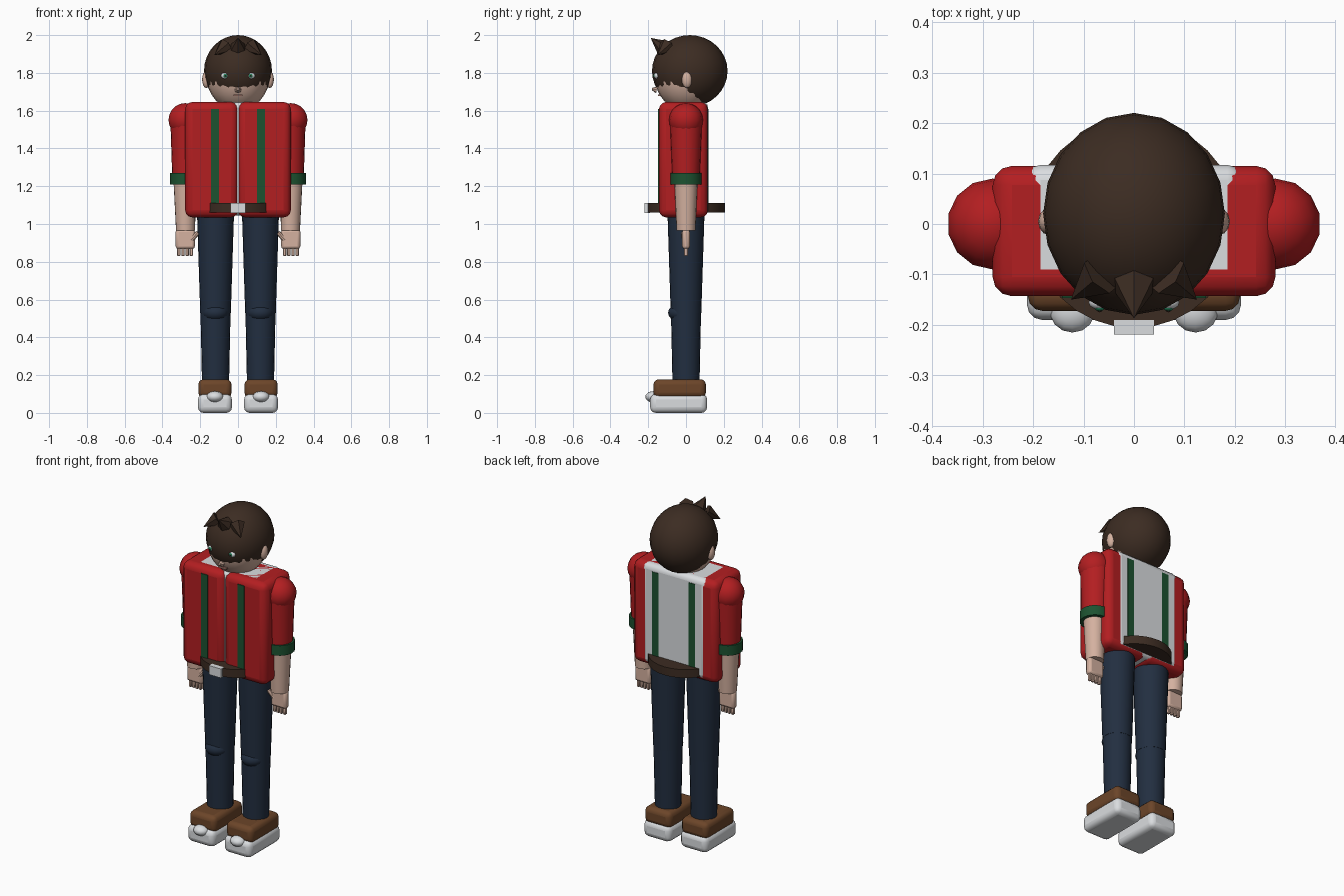
import bpy
import math
from mathutils import Vector

cube = bpy.data.objects.get("Cube")
if cube:
    bpy.data.objects.remove(cube, do_unlink=True)


def material(name, *rgb):
    m = bpy.data.materials.new(name)
    m.use_nodes = True
    m.diffuse_color = (*rgb, 1)
    m.node_tree.nodes["Principled BSDF"].inputs["Base Color"].default_value = (*rgb, 1)
    return m


SKIN = material("skin", .66, .44, .35)
HAIR = material("dark brown", .045, .025, .016)
RED = material("red", .45, .013, .015)
GREEN = material("green", .012, .085, .03)
WHITE = material("off white", .70, .72, .74)
NAVY = material("navy", .016, .028, .052)
LEATHER = material("shoe brown", .15, .06, .022)
EYE = material("eye green", .02, .25, .12)
LIP = material("lip pink", .5, .25, .2)


def finish(name, mat, angle=40):
    ob = bpy.context.object
    ob.name = name
    ob.data.materials.append(mat)
    if angle:
        bpy.ops.object.shade_smooth_by_angle(angle=math.radians(angle))
    return ob


def ball(name, mat, at, size, segments=20, rings=14):
    bpy.ops.mesh.primitive_uv_sphere_add(segments=segments, ring_count=rings, radius=1, location=at)
    bpy.context.object.scale = size
    return finish(name, mat)


def box(name, mat, low, high, bevel=0, segments=3):
    low, high = Vector(low), Vector(high)
    bpy.ops.mesh.primitive_cube_add(size=1, location=(low + high) / 2)
    ob = bpy.context.object
    ob.scale = high - low
    bpy.ops.object.transform_apply(location=False, rotation=False, scale=True)
    if bevel:
        mod = ob.modifiers.new("rounding", "BEVEL")
        mod.width, mod.segments = bevel, segments
    return finish(name, mat)


def limb(name, mat, start, end, r1, r2, sides=20, angle=40):
    start, end = Vector(start), Vector(end)
    axis = end - start
    bpy.ops.mesh.primitive_cone_add(vertices=sides, radius1=r1, radius2=r2, depth=axis.length,
                                    location=(start + end) / 2,
                                    rotation=axis.to_track_quat('Z', 'Y').to_euler())
    return finish(name, mat, angle)


# Head, hair and neck
ball("head", SKIN, (0, 0, 1.79), (.168, .168, .19), 24, 16)
ball("hair_cap", HAIR, (0, .02, 1.81), (.18, .2, .19), 20, 16)
limb("neck", SKIN, (0, 0, 1.58), (0, 0, 1.68), .07, .065)
limb("nose", SKIN, (0, -.155, 1.71), (0, -.18, 1.715), .018, .006, 8)
box("mouth", LIP, (-.025, -.149, 1.677), (.025, -.13, 1.686))
limb("middle_fringe_tuft", HAIR, (0, -.105, 1.92), (0, -.187, 1.985), .055, 0, 6, 0)

# Waistcoat centre, shirt, belt
box("shirt", WHITE, (-.215, -.12, 1.045), (.215, .117, 1.646), .03)
limb("belt", HAIR, (0, 0, 1.06), (0, 0, 1.11), .206, .206, 32)
box("buckle", WHITE, (-.04, -.219, 1.058), (.04, -.19, 1.112))

for side, s in (("left", 1), ("right", -1)):
    # Face details
    ball(side + "_ear", SKIN, (s * .168, .005, 1.765), (.022, .027, .045), 12, 8)
    ball(side + "_eye", WHITE, (s * .068, -.155, 1.785), (.022, .015, .017), 12, 8)
    ball(side + "_iris", EYE, (s * .068, -.165, 1.785), (.011, .008, .011), 10, 6)
    ball(side + "_pupil", HAIR, (s * .068, -.171, 1.785), (.005, .004, .005), 8, 6)
    limb(side + "_fringe_tuft", HAIR, (s * .065, -.1, 1.94), (s * .125, -.15, 1.895), .045, 0, 6, 0)

    # Jacket half with stripes
    inner, outer = sorted((0, s * .28))
    box(side + "_jacket", RED, (inner, -.143, 1.035), (outer, .115, 1.646), .038)
    a, b = sorted((s * .1, s * .143))
    box(side + "_front_stripe", GREEN, (a, -.147, 1.07), (b, -.14, 1.61))
    box(side + "_back_stripe", GREEN, (a, .112, 1.07), (b, .12, 1.61))

    # Arm
    ball(side + "_shoulder", RED, (s * .28, 0, 1.55), (.09, .09, .09), 14, 10)
    limb(side + "_sleeve", RED, (s * .272, 0, 1.55), (s * .275, 0, 1.24), .086, .073)
    limb(side + "_cuff", GREEN, (s * .277, 0, 1.21), (s * .277, 0, 1.27), .083, .083)
    limb(side + "_forearm", SKIN, (s * .28, 0, 1.22), (s * .278, 0, .965), .061, .05)
    a, b = sorted((s * .228, s * .33))
    box(side + "_palm", SKIN, (a, -.02, .868), (b, .02, .972), .014, 2)
    for i in range(4):
        x = s * (.247 + i * .022)
        box(f"{side}_finger_{i + 1}", SKIN, (x - .009, -.011, .83), (x + .009, .011, .885), .004, 1)
    limb(side + "_thumb", SKIN, (s * .248, -.008, .915), (s * .212, -.012, .955), .014, .012, 8)

    # Leg
    x = s * .119
    limb(side + "_thigh", NAVY, (x, 0, 1.06), (x, 0, .53), .098, .081)
    limb(side + "_shin", NAVY, (x, 0, .55), (x, 0, .13), .08, .071)
    ball(side + "_knee", NAVY, (x, -.022, .53), (.07, .073, .05), 16, 10)

    # Shoe
    x = s * .122
    box(side + "_sole", WHITE, (x - .09, -.19, 0), (x + .09, .112, .1), .03)
    box(side + "_shoe_upper", LEATHER, (x - .088, -.172, .08), (x + .088, .105, .178), .028)
    ball(side + "_toe_cap", WHITE, (x, -.172, .085), (.045, .043, .03), 14, 10)
